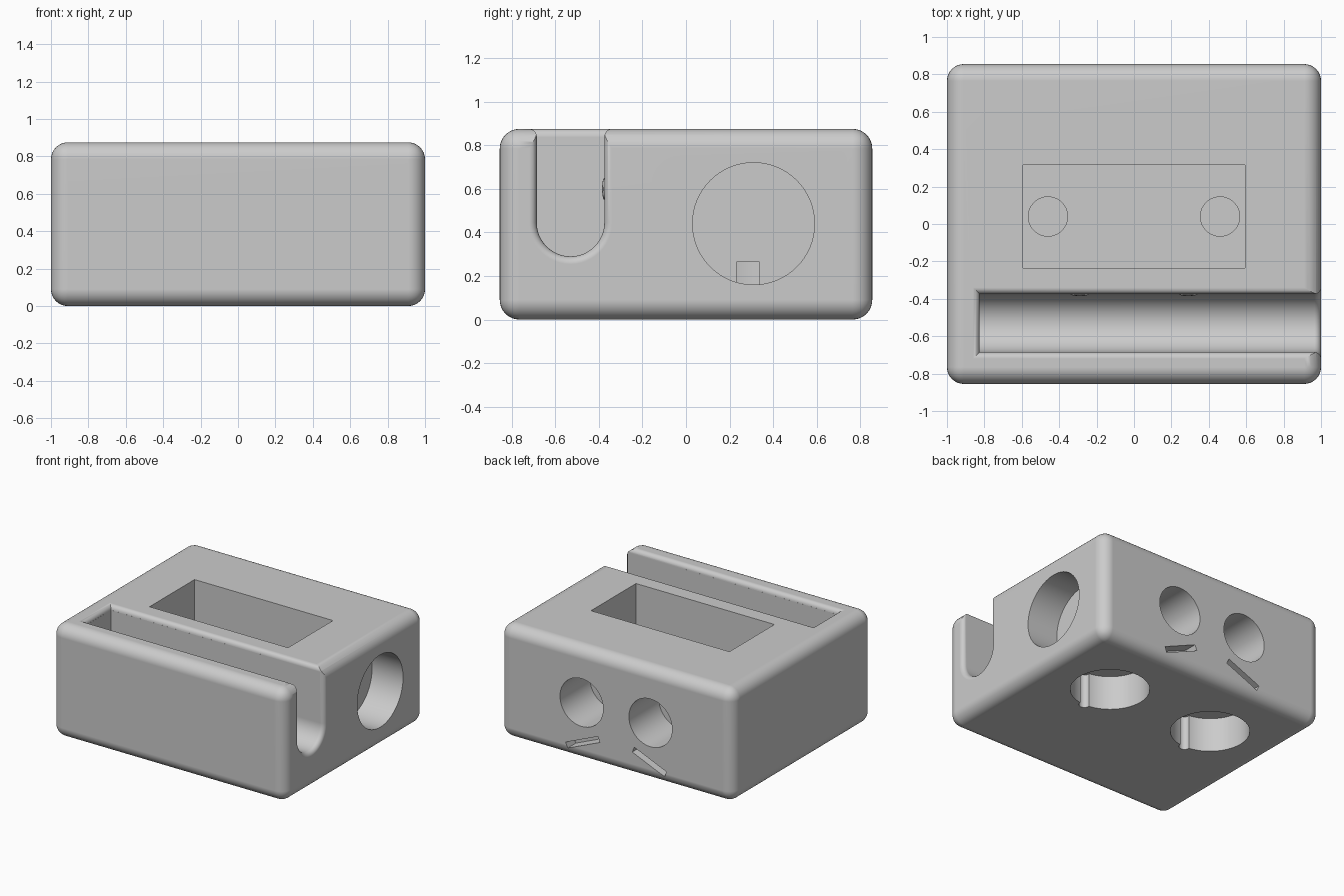
import bpy, bmesh, math
from mathutils import Matrix, Vector

cube = bpy.data.objects.get("Cube")
if cube:
    bpy.data.objects.remove(cube, do_unlink=True)

W, D, H = 2.0, 1.71, 0.875
ROUND, LIP = 0.09, 0.035
SLOT_Y, SLOT_R, SLOT_Z, SLOT_END = -0.53, 0.155, 0.445, -0.825

grey = bpy.data.materials.new("light grey")
grey.use_nodes = True
grey.diffuse_color = (0.6, 0.6, 0.6, 1)
grey.node_tree.nodes["Principled BSDF"].inputs["Base Color"].default_value = (0.6, 0.6, 0.6, 1)


def make_object(name, bm):
    bmesh.ops.recalc_face_normals(bm, faces=bm.faces)
    mesh = bpy.data.meshes.new(name)
    bm.to_mesh(mesh)
    bm.free()
    mesh.materials.append(grey)
    obj = bpy.data.objects.new(name, mesh)
    bpy.context.collection.objects.link(obj)
    return obj


def box(name, size, loc, turn=0.0, bevel=0.0):
    bm = bmesh.new()
    bmesh.ops.create_cube(bm, size=1, matrix=Matrix.Translation(loc)
                          @ Matrix.Rotation(turn, 4, 'Y') @ Matrix.Diagonal((*size, 1)))
    if bevel:
        bmesh.ops.bevel(bm, geom=bm.edges[:], offset=bevel, segments=8,
                        profile=0.5, affect='EDGES')
    return make_object(name, bm)


def cylinder(name, radius, start, end, sides=64):
    a, b = Vector(start), Vector(end)
    rot = (b - a).to_track_quat('Z', 'Y').to_matrix().to_4x4()
    bm = bmesh.new()
    bmesh.ops.create_cone(bm, cap_ends=True, segments=sides, radius1=radius, radius2=radius,
                          depth=(b - a).length, matrix=Matrix.Translation((a + b) / 2) @ rot)
    return make_object(name, bm)


def loft(name, rings):
    """Skin a closed solid over matching rings of points."""
    bm = bmesh.new()
    rows = [[bm.verts.new(p) for p in ring] for ring in rings]
    n = len(rows[0])
    for r, s in zip(rows, rows[1:]):
        for i in range(n):
            bm.faces.new((r[i], r[(i + 1) % n], s[(i + 1) % n], s[i]))
    bm.faces.new(rows[0])
    bm.faces.new(rows[-1])
    return make_object(name, bm)


def u_ring(x, grow):
    r = SLOT_R + grow
    arc = [math.pi + math.pi * i / 24 for i in range(25)]
    pts = [(x, SLOT_Y + r * math.cos(a), SLOT_Z + r * math.sin(a)) for a in arc]
    return [(x, SLOT_Y - r, 1.0)] + pts + [(x, SLOT_Y + r, 1.0)]


def rim_ring(z, grow):
    r = SLOT_R + grow
    x0, x1 = SLOT_END - grow, 1.2
    return [(x0, SLOT_Y - r, z), (x1, SLOT_Y - r, z), (x1, SLOT_Y + r, z), (x0, SLOT_Y + r, z)]


# Quarter-round flare used on the slot lips: (distance along, growth)
flare = [(LIP * math.sin(t), LIP * (1 - math.cos(t)) + 0.0005)
         for t in [math.pi / 2 * i / 6 for i in range(7)]]

# Rounded block
body = box("block_body", (W, D, H), (0, 0, H / 2), bevel=ROUND)

# Long slot, open at the top and left end, with rounded lips
cutters = [
    loft("slot_cutter", [u_ring(SLOT_END, 0)]
         + [u_ring(1 - LIP + d, g) for d, g in flare] + [u_ring(1.1, LIP)]),
    loft("slot_lip_cutter", [rim_ring(H - LIP + d, g) for d, g in flare] + [rim_ring(1.05, LIP)]),
]

# Top pocket and left side hole
FLOOR = 0.435
cutters.append(box("pocket_cutter", (1.185, 0.55, 1.0), (0, 0.04, FLOOR + 0.5)))
cutters.append(cylinder("side_hole_cutter", 0.28, (0.735, 0.31, 0.44), (1.1, 0.31, 0.44)))

# Paired holes on the pocket floor, underside and back
for s in (1, -1):
    x = 0.46 * s
    cutters += [
        cylinder("pocket_hole_cutter", 0.105, (x, 0.04, FLOOR - 0.1), (x, 0.04, FLOOR + 0.1)),
        cylinder("base_hole_cutter", 0.28, (x, 0.285, -0.1), (x, 0.285, 0.265)),
        cylinder("base_notch_cutter", 0.04, (x, 0.005, -0.1), (x, 0.005, 0.264), 24),
        cylinder("back_hole_cutter", 0.185, (0.295 * s, 0.49, 0.45), (0.295 * s, 1.0, 0.45)),
        box("back_groove_cutter", (0.3, 0.2, 0.045), (0.285 * s, D / 2, 0.145),
            turn=math.radians(23) * s),
    ]

for c in cutters:
    mod = body.modifiers.new(c.name, 'BOOLEAN')
    mod.operation, mod.solver, mod.object = 'DIFFERENCE', 'EXACT', c
bpy.context.view_layer.objects.active = body
body.select_set(True)
for mod in list(body.modifiers):
    bpy.ops.object.modifier_apply(modifier=mod.name)
for c in cutters:
    bpy.data.objects.remove(c, do_unlink=True)

# Shallow retaining bumps on the slot wall
for s in (1, -1):
    bm = bmesh.new()
    bmesh.ops.create_uvsphere(bm, u_segments=24, v_segments=12, radius=0.05,
                              matrix=Matrix.Translation((0.29 * s, SLOT_Y + SLOT_R, 0.6))
                              @ Matrix.Diagonal((1, 0.2, 1, 1)))
    bump = make_object("slot_bump_left" if s > 0 else "slot_bump_right", bm)
    bump.select_set(True)

bpy.ops.object.shade_smooth_by_angle(angle=math.radians(30))
normals = body.modifiers.new("flat_face_normals", 'WEIGHTED_NORMAL')
normals.keep_sharp = True
